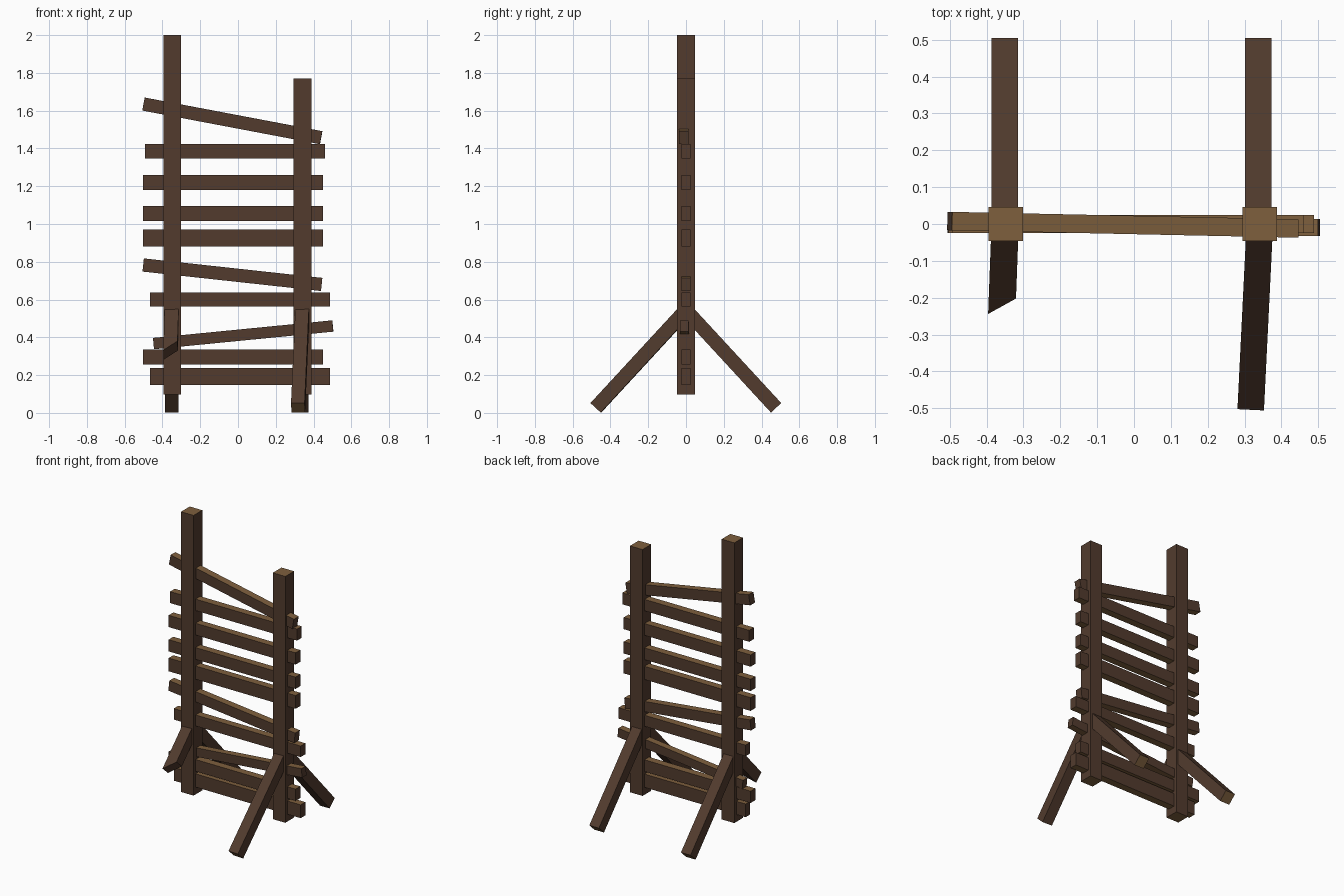
import bpy
from mathutils import Vector

if "Cube" in bpy.data.objects:
    bpy.data.objects.remove(bpy.data.objects["Cube"])


def material(name, colour):
    m = bpy.data.materials.new(name)
    m.diffuse_color = (*colour, 1)
    m.use_nodes = True
    m.node_tree.nodes["Principled BSDF"].inputs["Base Color"].default_value = m.diffuse_color
    return m


DARK = material("dark brown wood", (0.084, 0.044, 0.027))
LIGHT = material("light brown wood", (0.211, 0.116, 0.048))


def beam(name, start, end, width, height, skew=0.0, light_end=False):
    """Square-cut beam from start to end; skew slants the far end across its width."""
    a, b = Vector(start), Vector(end)
    d = (b - a).normalized()
    # width direction is horizontal, height direction completes the frame
    side = Vector((1, 0, 0)) if abs(d.z) > 0.99 else d.cross(Vector((0, 0, 1))).normalized()
    if abs(side.x) > 0.5 and side.x < 0:
        side = -side
    up = side.cross(d)
    verts = []
    for p, k in ((a, 0), (b, skew)):
        for s, t in ((-1, -1), (1, -1), (1, 1), (-1, 1)):
            verts.append(p + side * s * width / 2 + up * t * height / 2 - d * k * s / 2)
    faces = [(3, 2, 1, 0), (4, 5, 6, 7)]
    faces += [(i, (i + 1) % 4, (i + 1) % 4 + 4, i + 4) for i in range(4)]
    me = bpy.data.meshes.new(name)
    me.from_pydata(verts, [], faces)
    me.materials.append(DARK)
    me.materials.append(LIGHT)
    # make all normals point outward, then lighten tops, undersides and sawn feet
    centre = (a + b) / 2
    if any((f.center - centre).dot(f.normal) < 0 for f in me.polygons):
        me.flip_normals()
    me.update()
    for f in me.polygons:
        sawn = light_end and f.normal.dot(d) > 0.9
        f.material_index = 1 if abs(f.normal.z) > 0.9 or sawn else 0
    ob = bpy.data.objects.new(name, me)
    bpy.context.collection.objects.link(ob)
    return ob


# Upright posts
beam("left_post", (-0.348, 0, 0.098), (-0.348, 0, 2.0), 0.094, 0.093)
beam("right_post", (0.341, 0, 0.098), (0.341, 0, 1.77), 0.094, 0.093)

# Level slats: x start, z, height
for x, z, h in ((-0.465, 0.193, 0.09), (-0.503, 0.295, 0.08), (-0.465, 0.6, 0.075),
                (-0.503, 0.925, 0.09), (-0.503, 1.055, 0.08), (-0.503, 1.22, 0.08),
                (-0.492, 1.385, 0.078)):
    beam("level_slat", (x, 0, z), (x + 0.953, 0, z), 0.05, h)

# Crooked slats
beam("crooked_slat", (-0.5, 0.008, 1.635), (0.44, -0.012, 1.457), 0.05, 0.07)
beam("crooked_slat", (-0.502, 0, 0.783), (0.443, 0, 0.68), 0.05, 0.07)
beam("crooked_slat", (-0.447, 0.008, 0.367), (0.502, -0.01, 0.46), 0.046, 0.06)

# Diagonal braces, the front left one snapped short
beam("back_left_brace", (-0.351, 0.01, 0.533), (-0.351, 0.477, 0.027), 0.072, 0.074, light_end=True)
beam("back_right_brace", (0.337, 0.01, 0.533), (0.337, 0.477, 0.027), 0.072, 0.074, light_end=True)
beam("front_right_brace", (0.341, -0.01, 0.533), (0.318, -0.477, 0.027), 0.072, 0.074, light_end=True)
beam("broken_front_left_brace", (-0.350, -0.01, 0.533), (-0.357, -0.196, 0.331),
     0.074, 0.074, skew=0.066)
